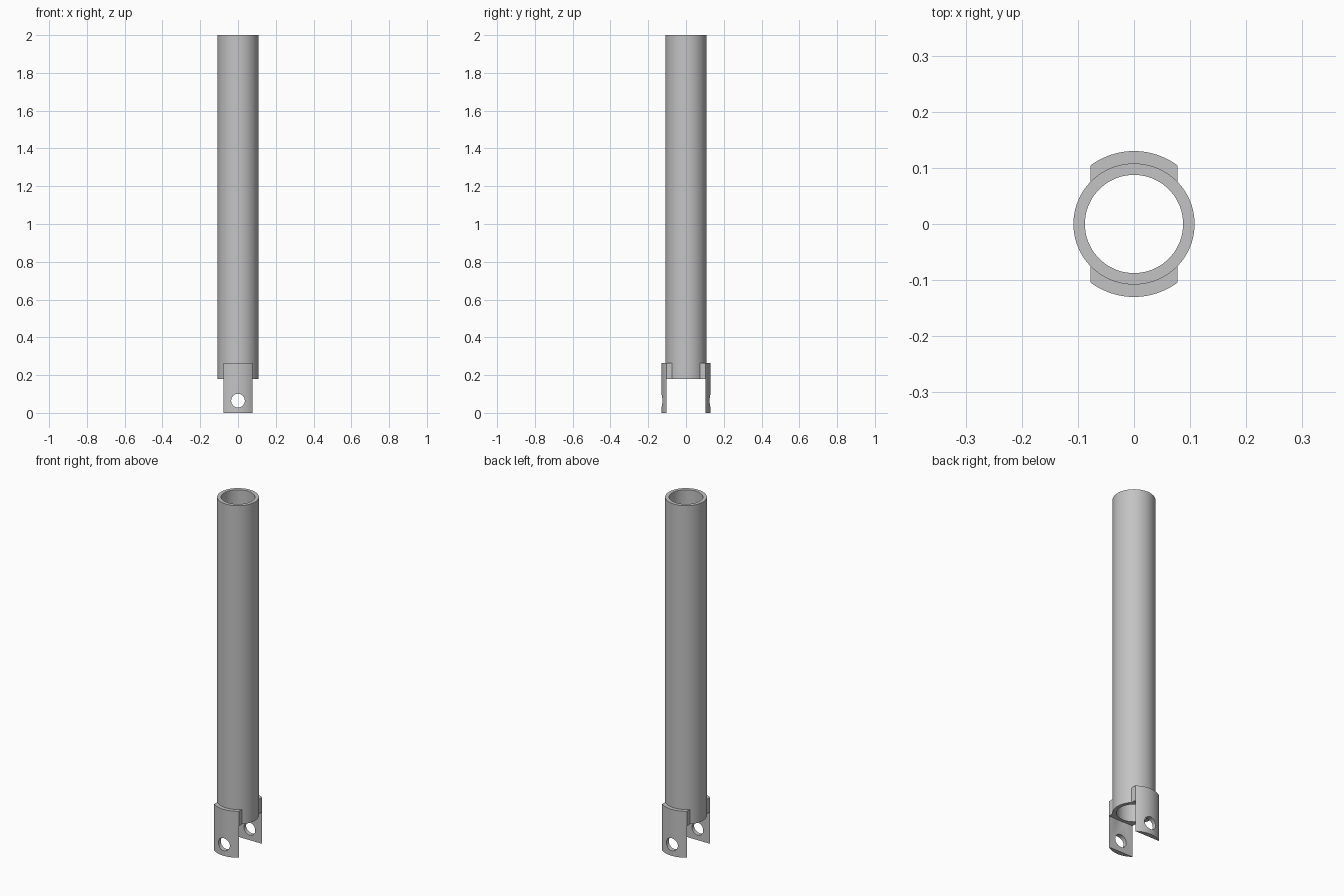
import bpy
from math import pi, radians

cube = bpy.data.objects.get("Cube")
if cube:
    bpy.data.objects.remove(cube, do_unlink=True)

steel = bpy.data.materials.new("grey steel")
steel.use_nodes = True
GREY = (0.55, 0.55, 0.55, 1)
steel.diffuse_color = GREY
steel.node_tree.nodes["Principled BSDF"].inputs["Base Color"].default_value = GREY

TUBE_R, BORE_R, LUG_R = 0.108, 0.0875, 0.13
TUBE_Z, LUG_TOP, TOP = 0.18, 0.265, 2.0


def cylinder(name, r, z0, z1):
    """Upright cylinder between two heights."""
    bpy.ops.mesh.primitive_cylinder_add(vertices=96, radius=r, depth=z1 - z0,
                                        location=(0, 0, (z0 + z1) / 2))
    obj = bpy.context.object
    obj.name = name
    return obj


def box(name, half_x, half_y, z0, z1):
    """Box centred on the axis between two heights."""
    bpy.ops.mesh.primitive_cube_add(size=2, location=(0, 0, (z0 + z1) / 2))
    obj = bpy.context.object
    obj.name = name
    obj.scale = (half_x, half_y, (z1 - z0) / 2)
    return obj


def cut(target, tool, operation="DIFFERENCE"):
    """Apply a boolean and discard its tool."""
    tool.hide_render = True
    mod = target.modifiers.new("cut", "BOOLEAN")
    mod.operation, mod.object, mod.solver = operation, tool, "EXACT"
    bpy.context.view_layer.update()
    bpy.context.view_layer.objects.active = target
    bpy.ops.object.modifier_apply(modifier=mod.name)
    bpy.data.objects.remove(tool, do_unlink=True)


def finish(obj):
    obj.data.materials.clear()
    obj.data.materials.append(steel)
    bpy.ops.object.select_all(action="DESELECT")
    obj.select_set(True)
    bpy.context.view_layer.objects.active = obj
    bpy.ops.object.shade_smooth_by_angle(angle=radians(30))


# Long open tube
tube = cylinder("tube", TUBE_R, TUBE_Z, TOP)
cut(tube, cylinder("tube_bore", BORE_R, 0, TOP + 0.1))
finish(tube)

# Pair of clevis lugs: rounded outside, flat inside below the tube
lugs = cylinder("clevis_lugs", LUG_R, 0, LUG_TOP)
cut(lugs, box("lug_width", 0.0777, 0.2, -0.1, 0.4), "INTERSECT")
cut(lugs, cylinder("tube_seat", TUBE_R, TUBE_Z - 0.001, 0.4))
cut(lugs, box("lug_gap", 0.2, 0.104, -0.1, TUBE_Z))

# Pin hole through both lugs
pin = cylinder("pin_hole", 0.036, -0.2, 0.2)
pin.rotation_euler.x = pi / 2
pin.location.z = 0.065
cut(lugs, pin)
finish(lugs)
